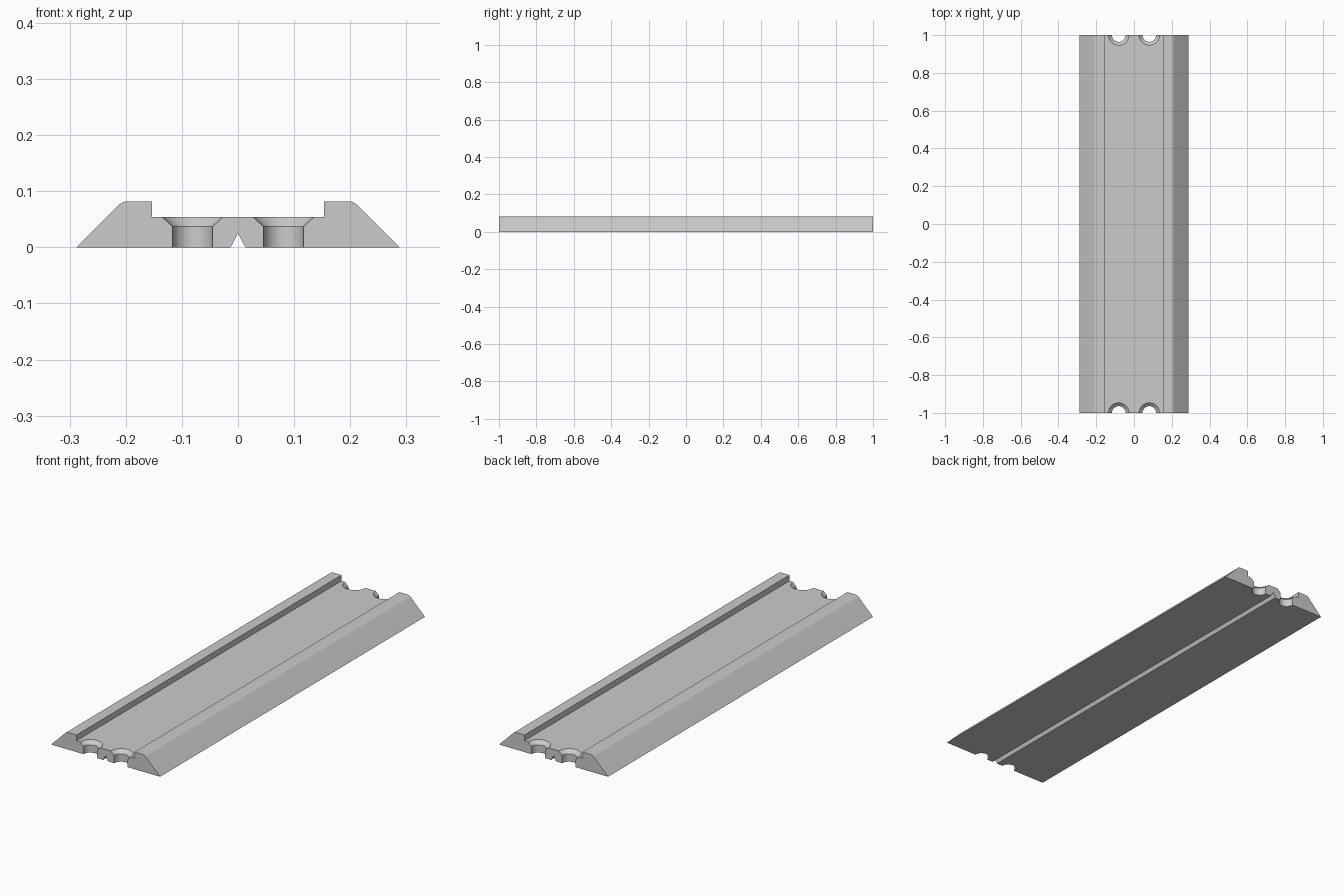
import bpy, bmesh, math

if "Cube" in bpy.data.objects:
    bpy.data.objects.remove(bpy.data.objects["Cube"])

grey = bpy.data.materials.new("light grey")
grey.diffuse_color = (0.6, 0.6, 0.6, 1)
grey.use_nodes = True
grey.node_tree.nodes["Principled BSDF"].inputs["Base Color"].default_value = grey.diffuse_color


def make_object(name, bm):
    bmesh.ops.recalc_face_normals(bm, faces=bm.faces)
    mesh = bpy.data.meshes.new(name)
    bm.to_mesh(mesh)
    bm.free()
    mesh.materials.append(grey)
    obj = bpy.data.objects.new(name, mesh)
    bpy.context.collection.objects.link(obj)
    return obj


# Half cross-section: floor groove, sloped side, rounded shoulder, raised lip, channel
HEIGHT, HALF_WIDTH, RADIUS = 0.082, 0.288, 0.025
corner_x = HALF_WIDTH - HEIGHT
cx = corner_x - RADIUS * math.tan(math.pi / 8)
cz = HEIGHT - RADIUS
shoulder = [(cx + RADIUS * math.sin(a), cz + RADIUS * math.cos(a))
            for a in (math.radians(45 - 7.5 * i) for i in range(7))]
half = [(0.013, 0), (HALF_WIDTH, 0)] + shoulder + [(0.153, HEIGHT), (0.153, 0.054)]
outline = [(0, 0.025)] + half + [(-x, z) for x, z in reversed(half)]

# Extrude the section along the length
bm = bmesh.new()
end = bm.faces.new([bm.verts.new((x, -1, z)) for x, z in outline])
extruded = bmesh.ops.extrude_face_region(bm, geom=[end])["geom"]
bmesh.ops.translate(bm, vec=(0, 2, 0),
                    verts=[v for v in extruded if isinstance(v, bmesh.types.BMVert)])
rail = make_object("channel_rail", bm)

# Countersunk screw holes, cut in half by each end
SIDES = 48
bm = bmesh.new()
for x in (-0.081, 0.081):
    for y in (-1, 1):
        rings = []
        for r, z in ((0.036, -0.05), (0.036, 0.037), (0.054, 0.054), (0.054, 0.12)):
            rings.append([bm.verts.new((x + r * math.cos(2 * math.pi * i / SIDES),
                                        y + r * math.sin(2 * math.pi * i / SIDES), z))
                          for i in range(SIDES)])
        for low, high in zip(rings, rings[1:]):
            for i in range(SIDES):
                j = (i + 1) % SIDES
                bm.faces.new((low[i], low[j], high[j], high[i]))
        bm.faces.new(rings[0][::-1])
        bm.faces.new(rings[-1])
cutter = make_object("screw_hole_cutter", bm)
cutter.hide_render = True

cut = rail.modifiers.new("screw_holes", "BOOLEAN")
cut.operation = "DIFFERENCE"
cut.solver = "EXACT"
cut.object = cutter
bpy.context.view_layer.objects.active = rail
rail.select_set(True)
bpy.ops.object.modifier_apply(modifier=cut.name)
bpy.data.objects.remove(cutter)

# Smooth the shoulders and holes, keep the machined edges sharp
bpy.ops.object.shade_smooth_by_angle(angle=math.radians(25))
